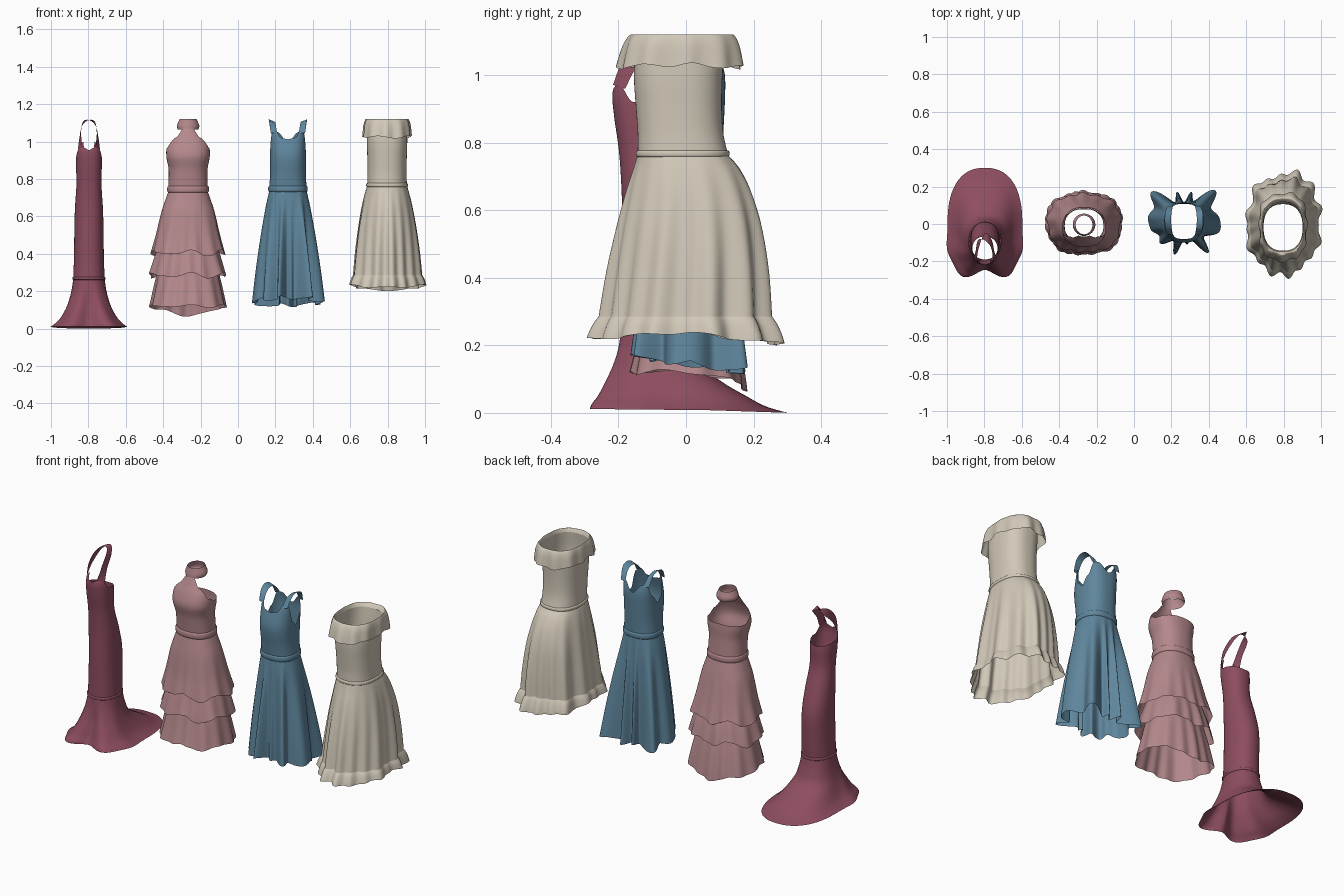
import bpy, math
from mathutils import Vector

# ---------- materials ----------
def material(name, rgb):
    m = bpy.data.materials.new(name)
    m.diffuse_color = (*rgb, 1)
    return m

BURGUNDY = material("burgundy", (0.27, 0.075, 0.115))
PINK = material("dusty_pink", (0.46, 0.25, 0.265))
BLUE = material("slate_blue", (0.115, 0.24, 0.34))
CREAM = material("cream", (0.64, 0.58, 0.48))

# ---------- helpers ----------
def spline(rows, s):
    """Catmull-Rom through rows of numbers, s = index position."""
    n = len(rows)
    i = max(0, min(int(s), n - 2))
    t = s - i
    p = [rows[max(0, min(n - 1, i + k))] for k in (-1, 0, 1, 2)]
    return [0.5 * (2*b + (c - a)*t + (2*a - 5*b + 4*c - d)*t*t + (3*b - a - 3*c + d)*t**3)
            for a, b, c, d in zip(*p)]

def edge_curve(pts):
    """Height by angle from the front (0) to the back (180), same both sides."""
    def f(a):
        d = abs((math.degrees(a) + 90 + 180) % 360 - 180)
        for (x0, z0), (x1, z1) in zip(pts, pts[1:]):
            if d <= x1:
                t = (d - x0) / (x1 - x0)
                return z0 + (z1 - z0) * t * t * (3 - 2*t)
        return pts[-1][1]
    return f

def lobe_sum(lobes, a):
    """Folds of cloth: bumps given as (degrees, size, width)."""
    deg = math.degrees(a)
    return sum(s * math.exp(-(((deg - c + 180) % 360 - 180) / w)**2) for c, s, w in lobes)

def add_mesh(name, verts, faces, mat):
    me = bpy.data.meshes.new(name)
    me.from_pydata(verts, [], faces)
    me.materials.append(mat)
    me.polygons.foreach_set("use_smooth", [True] * len(me.polygons))
    ob = bpy.data.objects.new(name, me)
    bpy.context.collection.objects.link(ob)
    return ob

def cloth(name, cx, table, mat, lobes=(), top=None, hem=None, n=144, steps=7):
    """Open tube from rows (z, half width, front y, back y, squareness, fold amount), top first."""
    last = len(table) - 1
    rows = last * steps
    verts = []
    starts = []
    for j in range(n):
        s0 = 0
        if top:
            lo, hi, want = 0, last, top(2 * math.pi * j / n)
            for _ in range(24):
                s0 = (lo + hi) / 2
                if spline(table, s0)[0] > want: lo = s0
                else: hi = s0
        starts.append(s0)
    for i in range(rows + 1):
        t = i / rows
        for j in range(n):
            a = 2 * math.pi * j / n
            z, w, yf, yb, e, amp = spline(table, starts[j] + (last - starts[j]) * t)
            c, s = math.cos(a), math.sin(a)
            r = (abs(c / w)**e + abs(2 * s / (yb - yf))**e)**(-1 / e)
            r += amp * lobe_sum(lobes, a)
            if hem: z += hem(a) * t**3
            verts.append((cx + r * c, (yf + yb) / 2 + r * s, z))
    faces = [(i*n + j, (i+1)*n + j, (i+1)*n + (j+1) % n, i*n + (j+1) % n)
             for i in range(rows) for j in range(n)]
    return add_mesh(name, verts, faces, mat)

def band(name, cx, z, h, w, yf, yb, e, mat, out=0.006):
    """Narrow rounded waist or seam band."""
    cloth(name, cx, [(z + h, w, yf, yb, e, 0), (z + h*0.6, w + out, yf - out, yb + out, e, 0),
                     (z - h*0.6, w + out, yf - out, yb + out, e, 0), (z - h, w, yf, yb, e, 0)], mat, steps=3)

def strap(name, cx, pts, mat):
    """Ribbon along (x, y, z, half-width vector) rows."""
    verts, m = [], (len(pts) - 1) * 8
    for i in range(m + 1):
        v = spline(pts, i / 8)
        p, h = Vector(v[:3]) + Vector((cx, 0, 0)), Vector(v[3:])
        verts += [p - h, p, p + h]
    faces = [(3*i + k, 3*i + k + 1, 3*i + k + 4, 3*i + k + 3) for i in range(m) for k in (0, 1)]
    return add_mesh(name, verts, faces, mat)

def mirror(p):
    return (-p[0], p[1], p[2], p[3], -p[4], -p[5])

# ---------- burgundy gown with train ----------
X = -0.797
cloth("gown_body", X, [
    (1.01, .052, -.195, -.09, 2.3, 0), (.95, .066, -.217, -.075, 2.3, 0),
    (.88, .069, -.213, -.065, 2.3, 0), (.77, .067, -.198, -.06, 2.2, 0),
    (.64, .075, -.19, -.02, 2.2, 0), (.52, .078, -.19, .01, 2.2, 0),
    (.38, .08, -.19, .01, 2.2, 0), (.265, .084, -.192, .005, 2.2, 0)], BURGUNDY,
    top=edge_curve([(0, .955), (20, .965), (33, 1.0), (48, .965), (80, .92), (180, .90)]))
band("gown_seam", X, .268, .008, .084, -.192, .005, 2.2, BURGUNDY, .004)
cloth("gown_train", X, [
    (.265, .084, -.192, .005, 2.2, 0), (.2, .094, -.203, .02, 2.3, .1),
    (.14, .11, -.222, .045, 2.4, .3), (.09, .13, -.247, .11, 2.6, .5),
    (.05, .152, -.27, .18, 2.7, .7), (.022, .178, -.292, .235, 2.6, .9),
    (.004, .2, -.305, .3, 2.4, 1)], BURGUNDY,
    lobes=[(-90, -.06, 16), (-66, .02, 12), (-114, .02, 12), (-35, .015, 16), (-145, .015, 16)],
    hem=edge_curve([(0, .008), (90, .005), (180, -.004)]))
half = [(.047, -.198, .965, .012, .018, -.006), (.046, -.165, 1.035, .004, .02, -.01),
        (.034, -.105, 1.095, .002, .02, -.01)]
strap("gown_halter_strap", X, half + [(0, -.068, 1.115, 0, .02, 0)] + [mirror(p) for p in half[::-1]], BURGUNDY)

# ---------- pink tiered halter dress ----------
X = -0.267
cloth("halter_collar", X, [(1.12, .045, -.055, .045, 2, 0), (1.085, .06, -.062, .055, 2, 0),
                           (1.065, .055, -.064, .052, 2, 0)], PINK)
cloth("halter_bodice", X, [
    (1.075, .056, -.066, .05, 2.1, 0), (1.03, .085, -.085, .06, 2.2, 0),
    (.98, .112, -.108, .075, 2.4, 0), (.92, .116, -.122, .08, 2.4, 0),
    (.85, .104, -.107, .08, 2.3, 0), (.76, .105, -.095, .085, 2.3, 0)], PINK,
    top=edge_curve([(0, 1.07), (26, 1.07), (50, 1.02), (75, .965), (100, .94), (180, .945)]))
band("halter_waistband", X, .745, .018, .106, -.096, .086, 2.3, PINK, .005)
TIER = [(10, .02, 12), (38, .024, 11), (65, .014, 10), (92, .022, 11), (118, .014, 9), (143, .024, 11),
        (172, .02, 12), (-20, .014, 10), (-45, .022, 12), (-75, .012, 10), (-102, .014, 10),
        (-132, .022, 11), (-157, .014, 10)]
wave = lambda a: -.012 * math.sin(5 * a) - .006 * math.cos(7 * a)
cloth("upper_tier", X, [(.73, .106, -.096, .088, 2.3, 0), (.68, .124, -.106, .1, 2.3, 0),
    (.62, .142, -.116, .112, 2.3, .1), (.5, .164, -.128, .132, 2.3, .5),
    (.405, .184, -.142, .15, 2.3, .9)], PINK, TIER, hem=wave)
cloth("middle_tier", X, [(.45, .15, -.115, .12, 2.3, .3), (.37, .17, -.132, .14, 2.3, .7),
    (.285, .19, -.15, .155, 2.3, 1)], PINK, [(d + 13, s, w) for d, s, w in TIER], hem=wave)
cloth("lower_tier", X, [(.34, .15, -.115, .12, 2.3, .3), (.22, .172, -.135, .142, 2.3, .7),
    (.11, .19, -.155, .16, 2.3, 1)], PINK, TIER,
    hem=lambda a: wave(a) * .5 + .01 - .05 * max(0, math.sin(a))**2)

# ---------- blue sleeveless dress ----------
X = 0.267
cloth("tank_bodice", X, [
    (1.07, .093, -.062, .1, 2.8, 0), (1.0, .095, -.085, .115, 2.7, 0),
    (.92, .096, -.1, .115, 2.5, 0), (.82, .096, -.088, .11, 2.4, 0),
    (.755, .1, -.08, .108, 2.4, 0)], BLUE,
    top=edge_curve([(0, 1.012), (22, 1.02), (42, 1.06), (56, 1.05), (78, .955), (95, .93),
                    (118, .98), (133, 1.05), (145, 1.05), (180, 1.0)]))
for side, nm in ((-1, "left"), (1, "right")):
    strap("tank_strap_" + nm, X, [(side*x, y, z, side*.017, b, c) for x, y, z, b, c in (
        (.075, -.058, 1.045, .004, .002), (.082, -.025, 1.095, 0, .006), (.086, .02, 1.112, 0, .007),
        (.083, .065, 1.095, 0, .006), (.074, .096, 1.04, -.004, .002))], BLUE)
band("tank_waistband", X, .747, .016, .1, -.08, .108, 2.4, BLUE, .005)
cloth("tank_skirt", X, [
    (.735, .1, -.08, .108, 2.4, 0), (.65, .112, -.085, .112, 2.3, .12),
    (.5, .122, -.088, .115, 2.2, .4), (.32, .13, -.09, .115, 2.1, .72),
    (.155, .134, -.09, .115, 2, 1)], BLUE,
    lobes=[(137, .115, 13), (45, .12, 13), (103, .06, 7), (76, .06, 7), (172, .06, 22), (5, .055, 22),
           (-18, .045, 14), (-52, .1, 9), (-106, .08, 8), (-82, .02, 6), (-137, .055, 12), (-163, .03, 12)],
    hem=lambda a: -.02 * math.sin(a) - .02 * abs(math.sin(3.5 * a)), n=200)

# ---------- cream off-shoulder dress ----------
X = 0.797
cloth("shoulder_ruffle", X, [
    (1.1, .106, -.148, .118, 2.5, 0), (1.12, .112, -.158, .136, 2.5, .2),
    (1.09, .12, -.17, .146, 2.5, .6), (1.03, .123, -.18, .15, 2.5, 1)], CREAM,
    lobes=[(48, .018, 12), (75, .025, 12), (105, .015, 12), (135, .02, 14), (172, .01, 14), (8, .01, 14),
           (-40, .014, 12), (-66, .02, 11), (-92, .028, 11), (-118, .02, 11), (-143, .014, 12)],
    hem=lambda a: -.008 * math.sin(a)**2 + .006 * math.sin(6 * a))
cloth("strapless_bodice", X, [
    (1.1, .106, -.148, .118, 2.5, 0), (1.0, .108, -.154, .108, 2.5, 0),
    (.9, .105, -.148, .106, 2.4, 0), (.83, .104, -.143, .11, 2.4, 0),
    (.77, .106, -.143, .123, 2.4, 0)], CREAM)
band("cream_waistband", X, .767, .01, .106, -.143, .123, 2.4, CREAM, .005)
FOLDS = [(128, .05, 10), (110, .025, 7), (92, .03, 7), (75, .065, 8), (53, .06, 11), (22, .045, 13),
         (-3, .015, 9), (-27, .045, 13), (-50, .03, 9), (-69, .035, 7), (-84, .06, 7), (-103, .055, 8),
         (-122, .03, 8), (-145, .045, 13), (165, .032, 14), (-170, .02, 10)]
cloth("cream_skirt", X, [
    (.765, .106, -.143, .123, 2.4, 0), (.72, .118, -.152, .158, 2.3, .08),
    (.65, .131, -.168, .188, 2.2, .2), (.55, .142, -.183, .207, 2.2, .4),
    (.42, .152, -.198, .214, 2.1, .65), (.285, .16, -.212, .214, 2.1, .8)], CREAM, FOLDS, n=200)
cloth("cream_hem_flounce", X, [
    (.285, .16, -.212, .214, 2.1, .8), (.265, .168, -.222, .224, 2.1, .9),
    (.237, .173, -.234, .238, 2.1, 1.02)], CREAM, FOLDS, n=200,
    hem=lambda a: -.018 * math.sin(a)**2 - .015 * max(0, math.sin(a)) + .004 * math.sin(7 * a))
